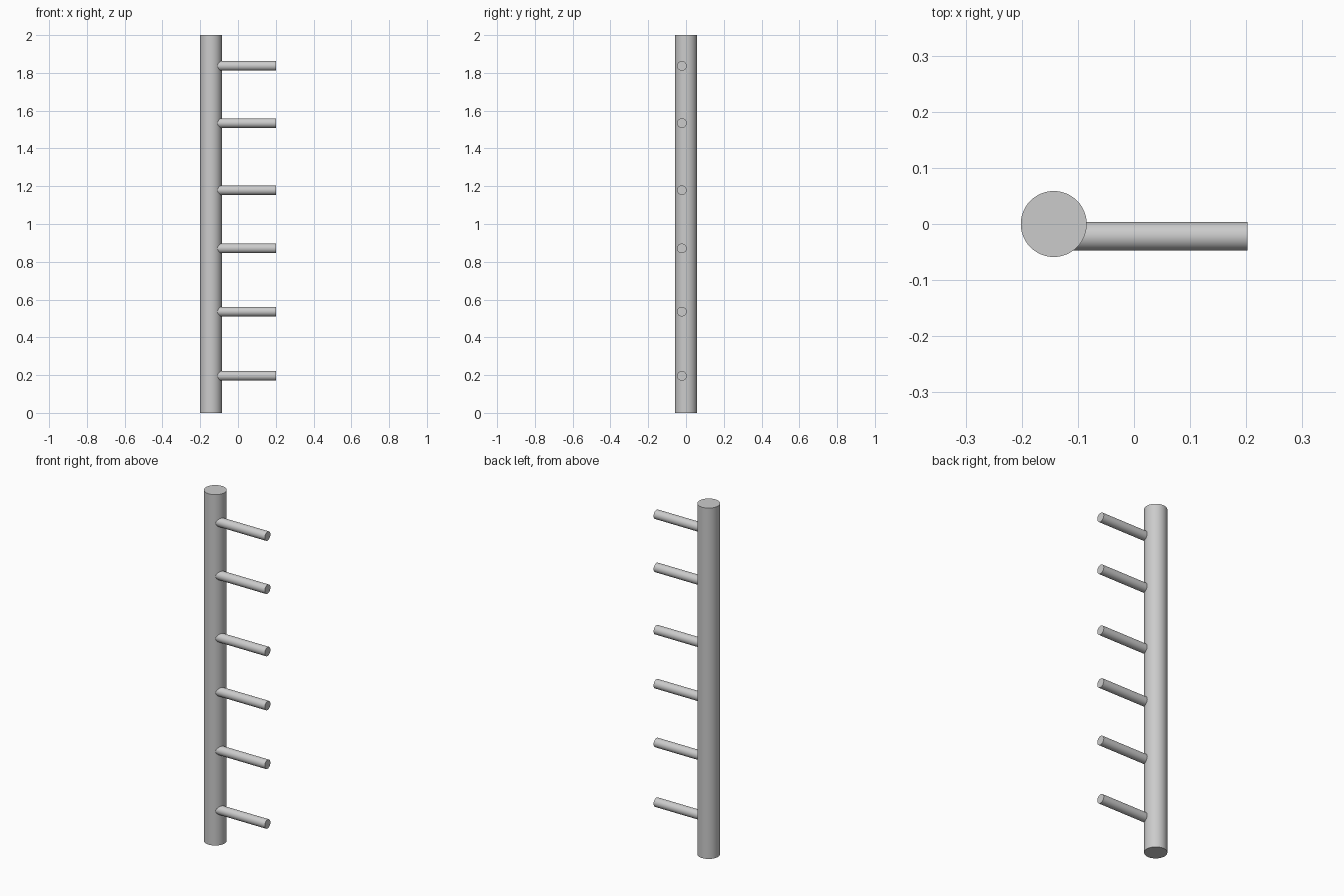
import bpy, math

if "Cube" in bpy.data.objects:
    bpy.data.objects.remove(bpy.data.objects["Cube"])

POLE_X, POLE_R = -0.143, 0.0588
RUNG_Y, RUNG_R, RUNG_END = -0.022, 0.0255, 0.202


def cylinder(name, radius, length, location, rotation=(0, 0, 0)):
    bpy.ops.mesh.primitive_cylinder_add(vertices=48, radius=radius, depth=length,
                                        location=location, rotation=rotation)
    obj = bpy.context.object
    obj.name = name
    bpy.ops.object.shade_smooth_by_angle(angle=math.radians(30))
    return obj


# Upright pole
cylinder("pole", POLE_R, 2.0, (POLE_X, 0, 1.0))

# Rungs running from inside the pole out to the right, set towards the front
for i, z in enumerate((0.196, 0.536, 0.871, 1.179, 1.534, 1.837), 1):
    cylinder(f"rung_{i}", RUNG_R, RUNG_END - POLE_X,
             ((RUNG_END + POLE_X) / 2, RUNG_Y, z), (0, math.pi / 2, 0))
